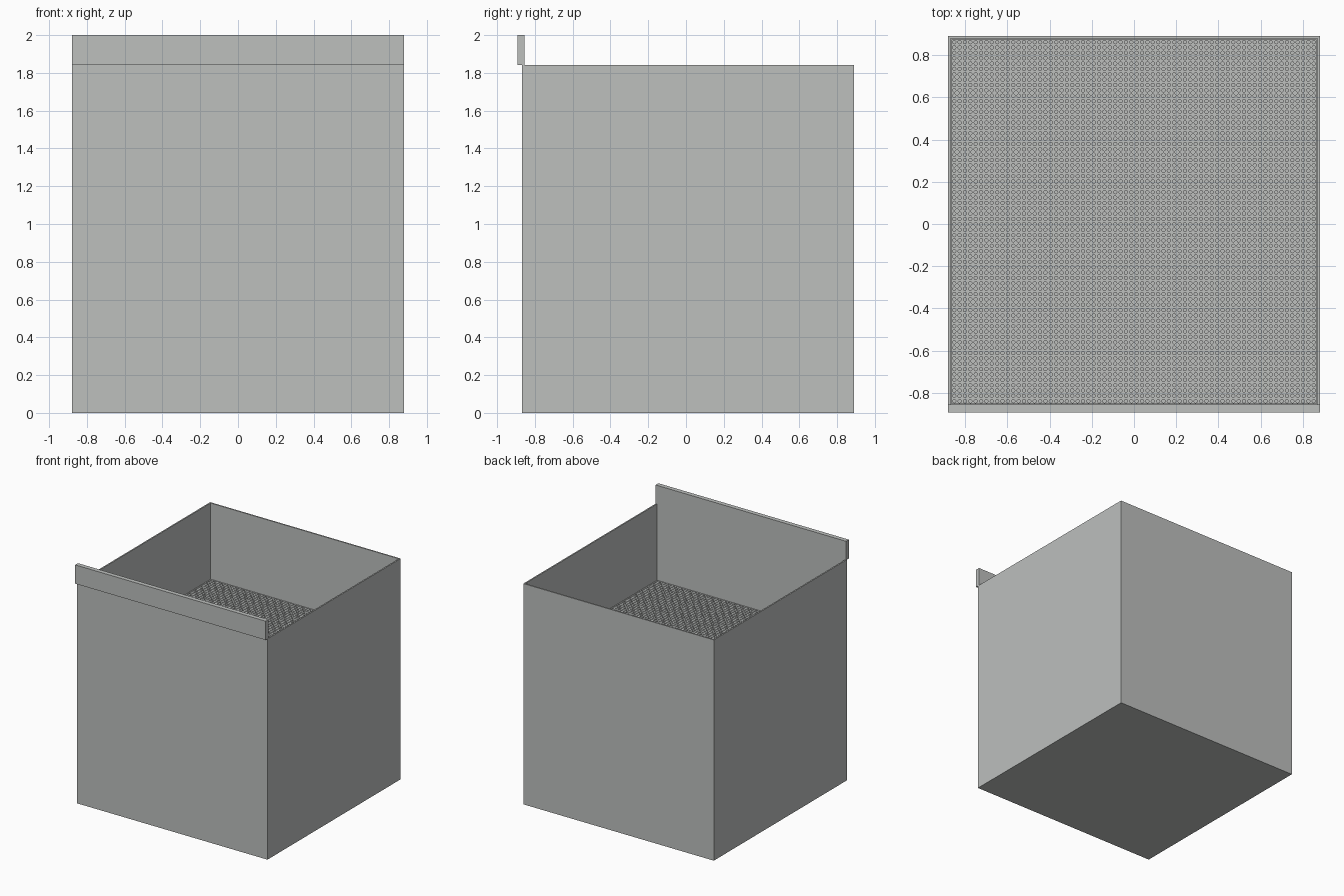
import bpy, bmesh, math

if "Cube" in bpy.data.objects:
    bpy.data.objects.remove(bpy.data.objects["Cube"])

grey = bpy.data.materials.new("light grey metal")
grey.use_nodes = True
COLOUR = (0.51, 0.525, 0.515, 1)
grey.diffuse_color = COLOUR
grey.node_tree.nodes["Principled BSDF"].inputs["Base Color"].default_value = COLOUR

X, FRONT, BACK, RIM = 0.88, -0.868, 0.89, 1.843
WALL, PLATE_Z = 0.016, 1.21


def add_object(name, bm):
    mesh = bpy.data.meshes.new(name)
    bm.normal_update()
    bm.to_mesh(mesh)
    bm.free()
    mesh.materials.append(grey)
    obj = bpy.data.objects.new(name, mesh)
    bpy.context.collection.objects.link(obj)
    return obj


def box(lo, hi):
    bm = bmesh.new()
    bmesh.ops.create_cube(bm, size=1)
    for v in bm.verts:
        v.co = [(a + b) / 2 + c * (b - a) for a, b, c in zip(lo, hi, v.co)]
    bm.normal_update()
    return bm


# Open bin: inset the top face, then sink it to leave thin walls
bm = box((-X, FRONT, 0), (X, BACK, RIM))
top = max(bm.faces, key=lambda f: f.calc_center_median().z)
bmesh.ops.inset_region(bm, faces=[top], thickness=WALL)
sunk = bmesh.ops.extrude_discrete_faces(bm, faces=[top])["faces"][0]
for v in sunk.verts:
    v.co.z = 0.01
add_object("bin_shell", bm)

# Raised bar along the front rim
add_object("front_bar", box((-X, -0.892, RIM), (X, -0.855, 2.0)))

# Perforated plate: one cell with a round hole, repeated in both directions
COUNT = 68
px = 2 * (X - WALL) / COUNT
py = (BACK - FRONT - 2 * WALL) / COUNT
bm = bmesh.new()
outer, rim, low = [], [], []
for i in range(8):
    a = i * math.pi / 4
    c, s = math.cos(a), math.sin(a)
    k = max(abs(c), abs(s))
    outer.append(bm.verts.new((c / k * px / 2, s / k * py / 2, 0)))
    rim.append(bm.verts.new((c * px * 0.32, s * py * 0.32, 0)))
    low.append(bm.verts.new((c * px * 0.32, s * py * 0.32, -0.012)))
for i in range(8):
    j = (i + 1) % 8
    bm.faces.new((outer[i], outer[j], rim[j], rim[i]))
    bm.faces.new((rim[i], rim[j], low[j], low[i]))
plate = add_object("perforated_plate", bm)
plate.location = (-X + WALL + px / 2, FRONT + WALL + py / 2, PLATE_Z)
for name, step in (("columns", (px, 0, 0)), ("rows", (0, py, 0))):
    mod = plate.modifiers.new(name, "ARRAY")
    mod.count = COUNT
    mod.use_relative_offset = False
    mod.use_constant_offset = True
    mod.constant_offset_displace = step
